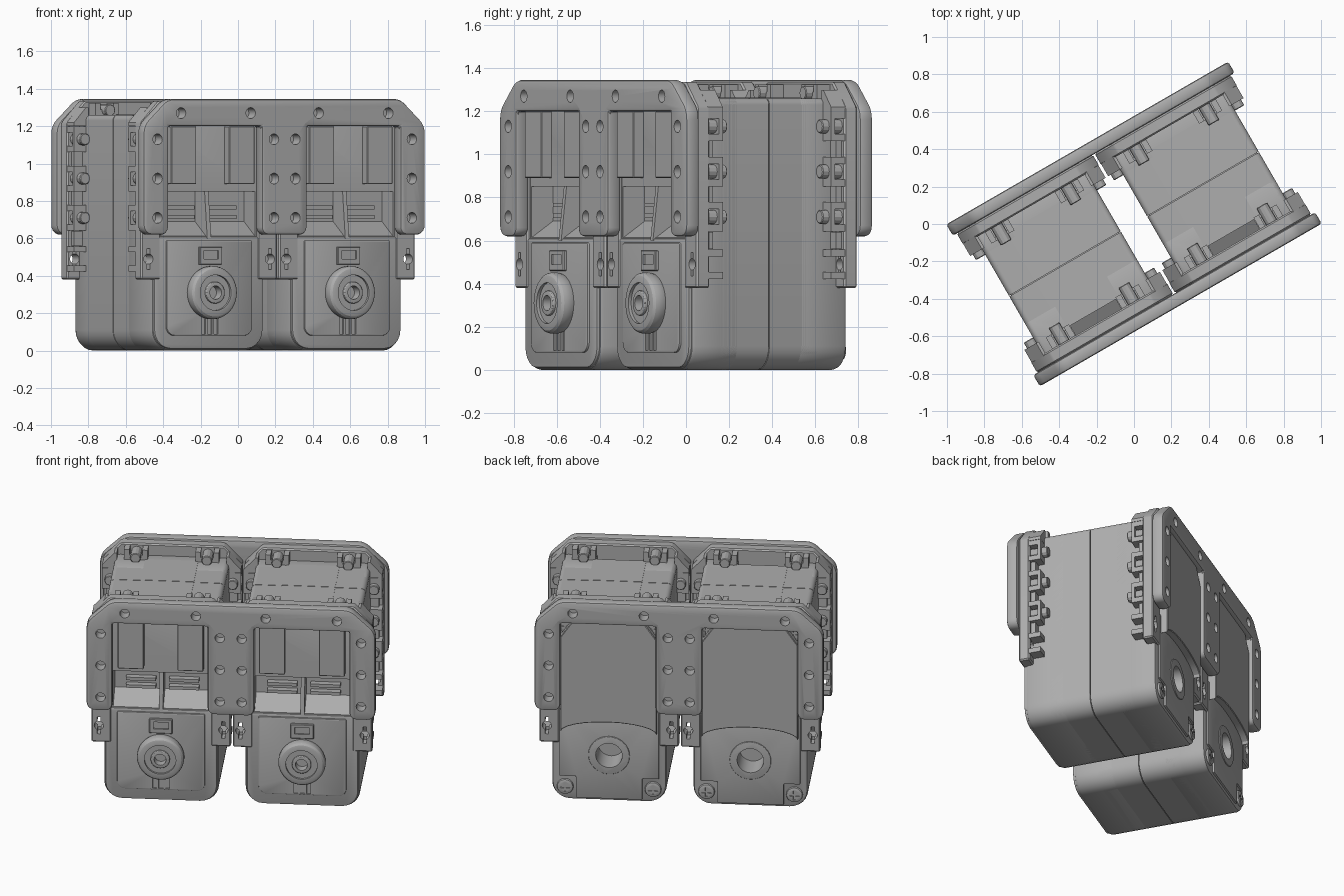
import bpy, bmesh, math
from mathutils import Matrix, Vector

cube = bpy.data.objects.get("Cube")
if cube:
    bpy.data.objects.remove(cube, do_unlink=True)

grey = bpy.data.materials.new("plastic grey")
grey.use_nodes = True
grey.diffuse_color = (0.42, 0.42, 0.42, 1)
grey.node_tree.nodes["Principled BSDF"].inputs["Base Color"].default_value = grey.diffuse_color

TURN = Matrix.Rotation(math.radians(30), 4, 'Z')
CX = 0.426            # distance of each motor from the middle
ROWS = (0.71, 0.92, 1.13)
SMOOTH = math.radians(25)
place = {"x": 0.0, "flip": 1}


def activate(obj):
    bpy.ops.object.select_all(action='DESELECT')
    obj.select_set(True)
    bpy.context.view_layer.objects.active = obj


def rounded(points, steps=5):
    """Polygon from (p, q, radius) corners with arcs at the corners."""
    out = []
    n = len(points)
    for i, (x, y, r) in enumerate(points):
        c = Vector((x, y))
        if r == 0:
            out.append((x, y))
            continue
        a = (Vector(points[i - 1][:2]) - c).normalized()
        b = (Vector(points[(i + 1) % n][:2]) - c).normalized()
        half = a.angle(b) / 2
        d = r / math.tan(half)
        mid = c + (a + b).normalized() * (r / math.sin(half))
        s, e = c + a * d - mid, c + b * d - mid
        total = s.angle(e)
        for k in range(steps + 1):
            t = k / steps
            w = (s * math.sin((1 - t) * total) + e * math.sin(t * total)) / math.sin(total)
            out.append(tuple(mid + w))
    return out


def prism(name, pts, t0, t1, axis='v', bevel=0.0, segments=2):
    """Extrude a profile along depth (v) or along the width (u)."""
    def at(p, q, t):
        return (place["x"] + p, t * place["flip"], q) if axis == 'v' else (place["x"] + t, p * place["flip"], q)
    bm = bmesh.new()
    lo = [bm.verts.new(at(p, q, t0)) for p, q in pts]
    hi = [bm.verts.new(at(p, q, t1)) for p, q in pts]
    bm.faces.new(lo)
    bm.faces.new(hi)
    for i in range(len(pts)):
        j = (i + 1) % len(pts)
        bm.faces.new((lo[i], lo[j], hi[j], hi[i]))
    bmesh.ops.recalc_face_normals(bm, faces=bm.faces)
    mesh = bpy.data.meshes.new(name)
    bm.to_mesh(mesh)
    bm.free()
    mesh.materials.append(grey)
    obj = bpy.data.objects.new(name, mesh)
    obj.matrix_world = TURN
    bpy.context.collection.objects.link(obj)
    activate(obj)
    if bevel:
        mod = obj.modifiers.new("edge", 'BEVEL')
        mod.width, mod.segments, mod.limit_method = bevel, segments, 'ANGLE'
        mod.angle_limit = math.radians(35)
        bpy.ops.object.modifier_apply(modifier="edge")
    bpy.ops.object.shade_smooth_by_angle(angle=SMOOTH)
    return obj


def box(name, u0, u1, v0, v1, z0, z1, bevel=0.0):
    return prism(name, [(u0, z0), (u1, z0), (u1, z1), (u0, z1)], v0, v1, 'v', bevel, 1)


def disc(name, u, z, r, v0, v1, bevel=0.0, n=24, segments=3):
    ring = [(u + r * math.cos(k * math.tau / n), z + r * math.sin(k * math.tau / n)) for k in range(n)]
    return prism(name, ring, v0, v1, 'v', bevel, segments)


def cut(obj, *cutters):
    for c in cutters:
        activate(obj)
        mod = obj.modifiers.new("cut", 'BOOLEAN')
        mod.operation, mod.solver, mod.object = 'DIFFERENCE', 'EXACT', c
        bpy.ops.object.modifier_apply(modifier="cut")
        bpy.data.objects.remove(c, do_unlink=True)
    activate(obj)
    bpy.ops.object.shade_smooth_by_angle(angle=SMOOTH)


# Mounting plates: right half of the outline, mirrored
outline = [(0.72, 1.345, 0.1), (0.87, 1.205, 0.1), (0.87, 0.62, 0.05), (0.715, 0.62, 0.04),
           (0.715, 1.2, 0), (0.14, 1.2, 0), (0.14, 0.62, 0.04)]
outline += [(-u, z, r) for u, z, r in reversed(outline)]
for side, flip in (("front", 1), ("back", -1)):
    place.update(x=0.0, flip=flip)
    plate = prism(side + "_plate", rounded(outline), -0.5, -0.43, 'v', 0.014)
    spots = [(s * u, z) for s in (1, -1) for u in (0.066, 0.785) for z in ROWS]
    spots += [(s * u, 1.27) for s in (1, -1) for u in (0.21, 0.64)]
    cut(plate, *[disc("hole_cutter", u, z, 0.029, -0.6, -0.4) for u, z in spots])

W = 0.345
case = rounded([(-W, 0, 0.11), (W, 0, 0.11), (W, 1.26, 0.03), (-W, 1.26, 0.03)], 6)
core = rounded([(-W + .01, .01, .1), (W - .01, .01, .1), (W - .01, 1.25, .02), (-W + .01, 1.25, .02)], 6)
frame = [(0.3, 1.2), (0.3, 0.38), (0.42, 0.38), (0.42, 1.22), (0.31, 1.335)]
frame += [(-u, z) for u, z in reversed(frame)]

for label, cx in (("right", -CX), ("left", CX)):
    place.update(x=cx, flip=1)
    # Motor case with a seam around its middle
    case_front = prism(label + "_case_front", case, -0.415, -0.15, 'v', 0.022)
    prism(label + "_case_middle_front", case, -0.26, -0.002, 'v')
    prism(label + "_case_middle_back", case, 0.002, 0.26, 'v')
    prism(label + "_case_core", core, -0.1, 0.1, 'v')
    case_back = prism(label + "_case_back", case, 0.15, 0.42, 'v', 0.022)
    cut(case_back, disc("bore_cutter", 0, 0.31, 0.08, 0.27, 0.6, 0, 32))
    for v in (-0.3, 0.002):
        box(label + "_top_cover", -0.16, 0.16, v, v + 0.298, 1.25, 1.263)

    # Recess with a sloping floor under the upper front wall, fin and slats
    slope = [(-0.5, 0.85), (-0.3, 0.85), (-0.3, 0.69), (-0.42, 0.61), (-0.5, 0.61)]
    ramp = [(-0.27, 1.27), (-0.38, 1.205), (-0.38, 1.3), (-0.27, 1.3)]
    cut(case_front, prism("recess_cutter", slope, -0.29, 0.29, 'u'),
        prism("ramp_cutter", ramp, -0.14, 0.14, 'u'))
    fin = [(-0.43, 0.6), (-0.28, 0.6), (-0.28, 0.86), (-0.4, 0.86)]
    prism(label + "_fin", fin, -0.012, 0.012, 'u')
    for s in (-1, 1):
        for z in (0.705, 0.755):
            box(label + "_slat", s * 0.13 - 0.09, s * 0.13 + 0.09, -0.34, -0.28, z, z + 0.02)
        # Upright blocks in the front opening
        box(label + "_front_block", s * 0.18 - 0.078, s * 0.18 + 0.078, -0.47, -0.36, 0.89, 1.2, 0.004)

    # Gearbox face, panel and hub on the front
    face = rounded([(-W + .01, .01, .1), (W - .01, .01, .1), (W - .01, .61, .02), (-W + .01, .61, .02)])
    prism(label + "_gearbox", face, -0.425, -0.4, 'v', 0.008)
    panel = rounded([(-.265, .08, .05), (.265, .08, .05), (.265, .59, .01), (-.265, .59, .01)])
    panel = prism(label + "_front_panel", panel, -0.435, -0.41, 'v', 0.006)
    cut(panel, box("slot_cutter", -0.05, 0.05, -0.5, -0.426, 0.09, 0.2))
    for u in (-0.02, 0.02):
        box(label + "_panel_rib", u - 0.006, u + 0.006, -0.434, -0.42, 0.09, 0.2)
    catch = box(label + "_catch", -0.07, 0.07, -0.45, -0.43, 0.46, 0.555, 0.004)
    cut(catch, box("catch_cutter", -0.045, 0.045, -0.5, -0.44, 0.49, 0.535))
    hub = disc(label + "_hub", 0, 0.31, 0.142, -0.5, -0.42, 0.028, 40)
    cut(hub, disc("hub_cutter", 0, 0.31, 0.095, -0.6, -0.485, 0, 40),
        disc("hub_cutter", 0, 0.31, 0.045, -0.6, -0.44))
    nose = disc(label + "_hub_nose", 0, 0.31, 0.058, -0.5, -0.445, 0.006)
    cut(nose, disc("nose_cutter", 0, 0.31, 0.036, -0.6, -0.4))

    # Raised back cover with arched lower edge, bored face and screws
    arch = [(0.29 * math.cos(k * math.pi / 12), 0.47 + 0.075 * math.sin(k * math.pi / 12)) for k in range(13)]
    cover = [(-.29, 1.1), (-.22, 1.2), (.22, 1.2), (.29, 1.1)]
    prism(label + "_back_cover", cover + arch, 0.4, 0.475, 'v', 0.004, 1)
    lower = [(-.3, .6), (-.3, .16), (-.2, .16), (-.2, .02), (.2, .02), (.2, .16), (.3, .16), (.3, .6)]
    lower = prism(label + "_back_face", lower, 0.4, 0.432, 'v', 0.005)
    cut(lower, disc("bore_cutter", 0, 0.31, 0.08, 0.3, 0.6, 0, 32))
    boss = disc(label + "_back_boss", 0, 0.31, 0.125, 0.41, 0.438, 0.004, 32)
    cut(boss, disc("bore_cutter", 0, 0.31, 0.08, 0.3, 0.6, 0, 32))
    for s in (-1, 1):
        for z in (0.09, 1.16):
            screw = disc(label + "_screw", s * 0.265, z, 0.05, 0.4, 0.435, 0.01, 20, 2)
            cut(screw, box("cross_cutter", s * .265 - .03, s * .265 + .03, .427, .5, z - .007, z + .007),
                box("cross_cutter", s * .265 - .007, s * .265 + .007, .427, .5, z - .03, z + .03))

    # Flanges with nut holders, the same on front and back
    for side, flip in (("front", 1), ("back", -1)):
        place["flip"] = flip
        name = label + "_" + side
        flange = prism(name + "_flange", frame, -0.43, -0.36, 'v', 0.008, 1)
        for s in (-1, 1):
            cut(flange, disc("hole_cutter", s * 0.375, 0.49, 0.028, -0.5, -0.3),
                box("slot_cutter", s * .375 - .01, s * .375 + .01, -.5, -.3, .435, .545))
            a, b = sorted((s * 0.33, s * 0.418))
            c, d = sorted((s * 0.33, s * 0.395))
            for z in (0.49,) + ROWS:
                for e in (-1, 1):
                    box(name + "_nut_bar", a, b, -0.37, -0.29, z + e * .052 - .016, z + e * .052 + .016)
                if z > 0.5:
                    box(name + "_nut_back", a, b, -0.31, -0.29, z - 0.04, z + 0.04)
                    disc(name + "_nut", s * 0.37, z, 0.032, -0.37, -0.255, 0.004, 12, 1)
            # Spacers between the holders
            for z in (0.6, 0.815, 1.025):
                box(name + "_spacer", c, d, -0.37, -0.33, z - 0.04, z + 0.04)
            # Sloped shoulder at the top corner
            shoulder = [(.33, 1.2), (.418, 1.2), (.418, 1.22), (.345, 1.3), (.33, 1.3)]
            prism(name + "_shoulder", [(s * p, q) for p, q in shoulder], -0.37, -0.29)
            # Nut holders on the top edge
            u = s * 0.215
            for e in (-1, 1):
                box(name + "_top_bar", u + e * .055 - .016, u + e * .055 + .016, -0.37, -0.29, 1.25, 1.325)
            box(name + "_top_back", u - 0.07, u + 0.07, -0.31, -0.29, 1.25, 1.29)
            disc(name + "_top_nut", u, 1.285, 0.032, -0.37, -0.255, 0.004, 12, 1)
